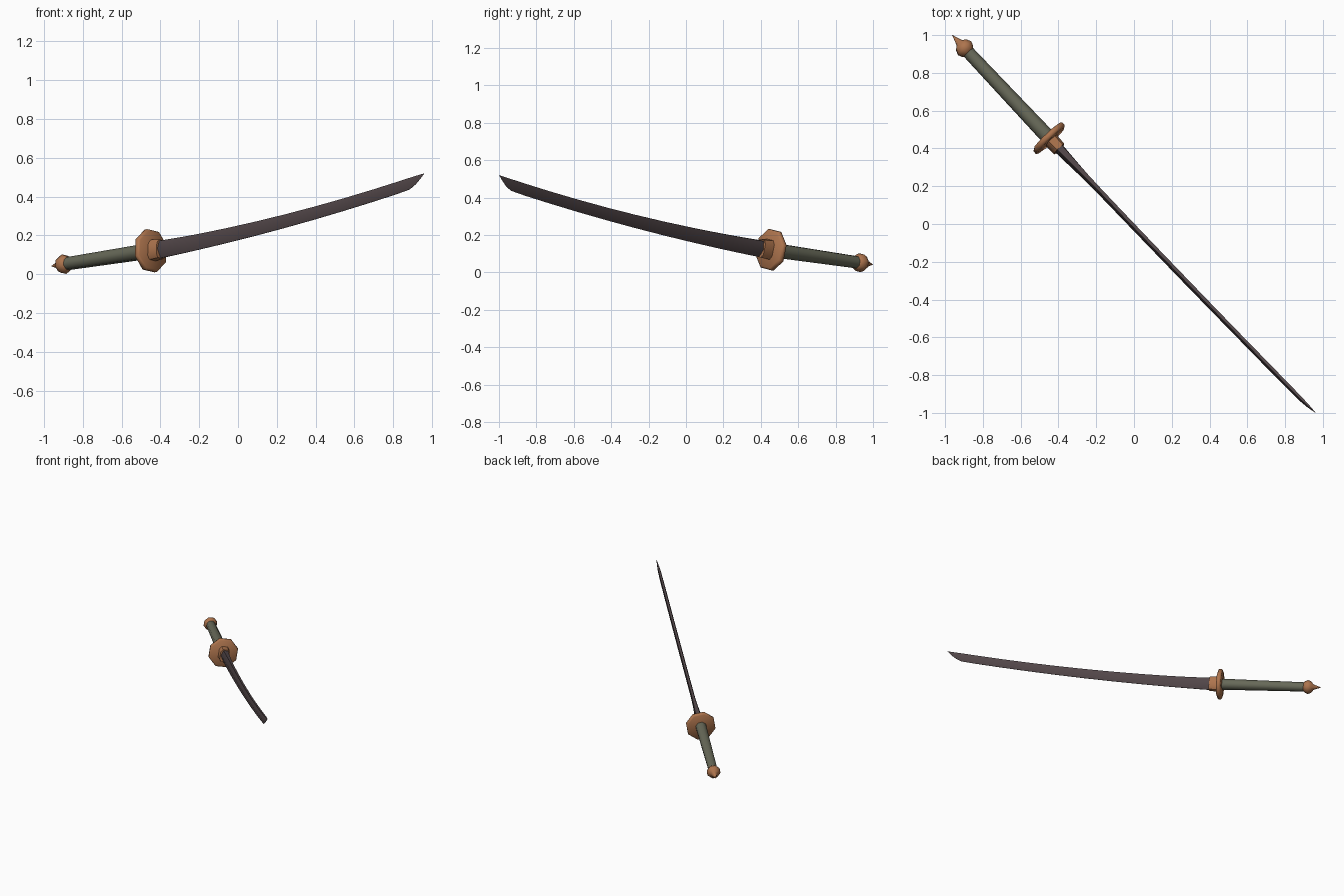
import bpy, bmesh, math
from mathutils import Vector

if "Cube" in bpy.data.objects:
    bpy.data.objects.remove(bpy.data.objects["Cube"])

D = Vector((0.693, -0.7205, 0)).normalized()   # heading of the sword on the ground plane
FLAT = Vector((-D.y, D.x, 0))
SLOPE = 0.106                                  # rise of the handle axis
ROLL = math.radians(10)                        # whole sword is rolled about its length
AXIS = (D + Vector((0, 0, SLOPE))).normalized()
UP0 = FLAT.cross(AXIS).normalized()
if UP0.z < 0:
    UP0 = -UP0
SIDE = FLAT * math.cos(ROLL) - UP0 * math.sin(ROLL)
UP = UP0 * math.cos(ROLL) + FLAT * math.sin(ROLL)


def material(name, rgb):
    m = bpy.data.materials.new(name)
    m.diffuse_color = (*rgb, 1)
    m.use_nodes = True
    m.node_tree.nodes["Principled BSDF"].inputs["Base Color"].default_value = m.diffuse_color
    return m


COPPER = material("copper", (0.42, 0.175, 0.075))
WRAP = material("olive_wrap", (0.135, 0.14, 0.098))
STEEL = material("dark_steel", (0.084, 0.062, 0.066))


def rolled(s, z):
    """Point of the sword's curve plane, which leans sideways by ROLL."""
    chord = 0.043 + (s + 1.388) * (0.52 - 0.043) / 2.776
    return D * s + FLAT * ((z - chord) * math.tan(ROLL)) + Vector((0, 0, z))


def axis_point(s):
    return rolled(s, 0.12 + (s + 0.65) * SLOPE)


def loft(name, rings, mat, angle=50):
    """Skin a list of rings with equal point counts and cap both ends."""
    bm = bmesh.new()
    loops = [[bm.verts.new(p) for p in ring] for ring in rings]
    n = len(loops[0])
    for a, b in zip(loops, loops[1:]):
        for i in range(n):
            j = (i + 1) % n
            bm.faces.new((a[i], a[j], b[j], b[i]))
    bm.faces.new(loops[0])
    bm.faces.new(loops[-1])
    bmesh.ops.remove_doubles(bm, verts=bm.verts, dist=0.0003)
    bmesh.ops.recalc_face_normals(bm, faces=bm.faces)
    me = bpy.data.meshes.new(name)
    bm.to_mesh(me)
    bm.free()
    me.materials.append(mat)
    ob = bpy.data.objects.new(name, me)
    bpy.context.collection.objects.link(ob)
    bpy.ops.object.select_all(action='DESELECT')
    ob.select_set(True)
    bpy.context.view_layer.objects.active = ob
    bpy.ops.object.shade_smooth_by_angle(angle=math.radians(angle))
    return ob


def turned(name, profile, mat, n=8, wide=1.0, angle=50):
    """n-sided turned part; profile is (distance along sword, radius)."""
    rings = []
    for s, r in profile:
        c = axis_point(s)
        ring = []
        for i in range(n):
            a = 2 * math.pi * (i + 0.5) / n
            ring.append(c + SIDE * (math.cos(a) * r * wide) + UP * (math.sin(a) * r))
        rings.append(ring)
    return loft(name, rings, mat, angle)


# pommel with its pointed end
turned("pommel", [(-1.388, 0.0005), (-1.332, 0.021), (-1.318, 0.041), (-1.292, 0.052),
                  (-1.268, 0.042), (-1.250, 0.022)], COPPER, angle=60)

# handle
turned("handle", [(-1.290, 0.034), (-0.64, 0.041)], WRAP)

# bevelled guard plate
turned("guard", [(-0.656, 0.103), (-0.648, 0.114), (-0.630, 0.114), (-0.622, 0.103)],
       COPPER, wide=0.97, angle=60)

# collar between guard and blade
collar = []
for s, w, h in ((-0.64, 0.037, 0.053), (-0.56, 0.034, 0.048)):
    c = axis_point(s)
    collar.append([c + SIDE * (w * u) + UP * (h * v) for u, v in
                   ((0.6, 1), (1, 0.6), (1, -0.6), (0.6, -1),
                    (-0.6, -1), (-1, -0.6), (-1, 0.6), (-0.6, 1))])
loft("collar", collar, COPPER)


# blade: curved spine and edge, ridge along the middle of each side
def spine(x):
    return 0.247 + 0.222 * x + 0.065 * x * x


def edge(x):
    return 0.172 + 0.25 * x + 0.05 * x * x


def section(xt, zt, xb, zb, w):
    top = rolled(xt / D.x, zt)
    bot = rolled(xb / D.x, zb)
    mid = top.lerp(bot, 0.48)
    return [top - SIDE * w * 0.6, top + SIDE * w * 0.6, mid + SIDE * w,
            bot + SIDE * w * 0.1, bot - SIDE * w * 0.1, mid - SIDE * w]


rings = []
for x, w in ((-0.42, 0.030), (-0.34, 0.024), (-0.26, 0.018), (-0.18, 0.015), (-0.05, 0.0145),
             (0.1, 0.014), (0.25, 0.014), (0.4, 0.0135), (0.55, 0.013), (0.7, 0.013),
             (0.82, 0.012)):
    rings.append(section(x + 0.004, spine(x + 0.004), x, edge(x), w))
# swept-back point
for xt, xb, zb, w in ((0.885, 0.893, 0.437, 0.011), (0.92, 0.922, 0.464, 0.008),
                      (0.94, 0.943, 0.492, 0.005)):
    rings.append(section(xt, spine(xt), xb, zb, w))
rings.append(section(0.960, 0.52, 0.960, 0.5185, 0.001))
loft("blade", rings, STEEL)
